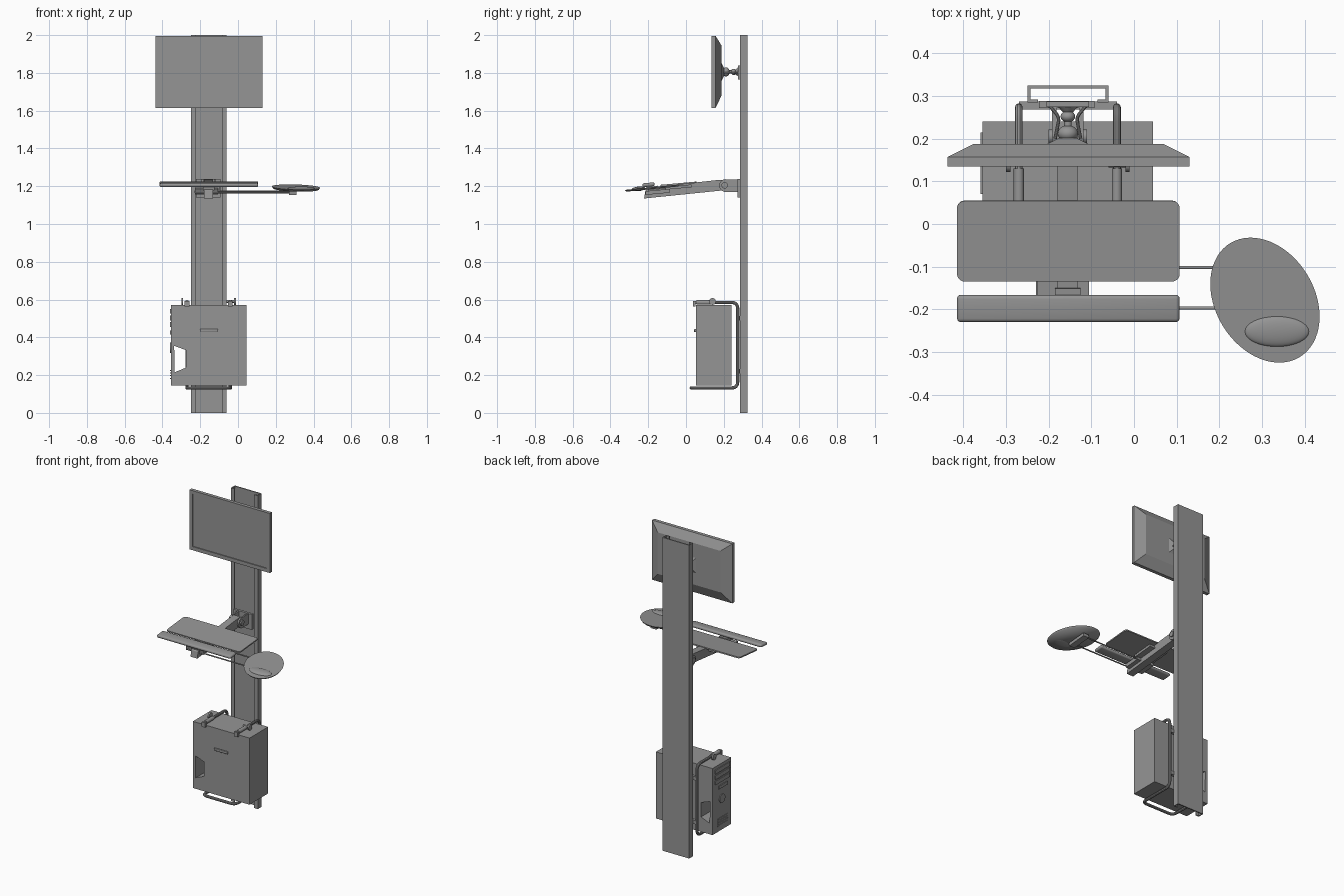
import bpy, bmesh, math
from mathutils import Vector, Matrix

if "Cube" in bpy.data.objects:
    bpy.data.objects.remove(bpy.data.objects["Cube"])

grey = bpy.data.materials.new("mid_grey")
grey.use_nodes = True
tone = (0.3, 0.3, 0.3, 1)
grey.diffuse_color = tone
grey.node_tree.nodes["Principled BSDF"].inputs["Base Color"].default_value = tone

CX = -0.155      # centre line of the column
TILT = 0.09      # slope of tray and arm


def finish(name, bm, smooth=False):
    bmesh.ops.recalc_face_normals(bm, faces=bm.faces)
    me = bpy.data.meshes.new(name)
    bm.to_mesh(me)
    bm.free()
    me.materials.append(grey)
    ob = bpy.data.objects.new(name, me)
    bpy.context.collection.objects.link(ob)
    if smooth:
        shade(ob)
    return ob


def activate(ob):
    bpy.ops.object.select_all(action='DESELECT')
    ob.select_set(True)
    bpy.context.view_layer.objects.active = ob


def shade(ob):
    activate(ob)
    bpy.ops.object.shade_smooth_by_angle(angle=math.radians(35))


def box(name, lo, hi, tilt=0, corner=0, round_all=0):
    """Box from two corners, tilted about x; corner rounds the upright edges."""
    lo, hi = Vector(lo), Vector(hi)
    bm = bmesh.new()
    bmesh.ops.create_cube(bm, size=1, matrix=Matrix.Diagonal((hi - lo).to_4d()))
    if corner:
        up = [e for e in bm.edges if abs((e.verts[0].co - e.verts[1].co).normalized().z) > 0.9]
        bmesh.ops.bevel(bm, geom=up, offset=corner, segments=5, affect='EDGES', profile=0.5)
    if round_all:
        bmesh.ops.bevel(bm, geom=bm.edges[:], offset=round_all, segments=3, affect='EDGES', profile=0.5)
    bm.transform(Matrix.Translation((lo + hi) / 2) @ Matrix.Rotation(tilt, 4, 'X'))
    return finish(name, bm, bool(corner or round_all))


def rod(name, a, b, r, r2=None, sides=20):
    """Cylinder or cone between two points."""
    a, b = Vector(a), Vector(b)
    bm = bmesh.new()
    turn = (b - a).to_track_quat('Z', 'Y').to_matrix().to_4x4()
    bmesh.ops.create_cone(bm, cap_ends=True, segments=sides, radius1=r,
                          radius2=r if r2 is None else r2, depth=(b - a).length,
                          matrix=Matrix.Translation((a + b) / 2) @ turn)
    return finish(name, bm, True)


def ball(name, centre, size, turn=0, tilt=0):
    bm = bmesh.new()
    bmesh.ops.create_uvsphere(bm, u_segments=32, v_segments=16, radius=1)
    bm.transform(Matrix.Translation(centre) @ Matrix.Rotation(tilt, 4, 'X')
                 @ Matrix.Rotation(turn, 4, 'Z') @ Matrix.Diagonal((*size, 1)))
    return finish(name, bm, True)


def loft(name, rings):
    """Rectangles (y, x0, x1, z0, z1) joined from front to back."""
    bm = bmesh.new()
    loops = [[bm.verts.new(p) for p in ((x0, y, z0), (x1, y, z0), (x1, y, z1), (x0, y, z1))]
             for y, x0, x1, z0, z1 in rings]
    for a, b in zip(loops, loops[1:]):
        for i in range(4):
            j = (i + 1) % 4
            bm.faces.new((a[i], a[j], b[j], b[i]))
    bm.faces.new(loops[0])
    bm.faces.new(loops[-1])
    return finish(name, bm)


def prism(name, pts, direction):
    """Extrude a flat outline along a direction."""
    bm = bmesh.new()
    face = bm.faces.new([bm.verts.new(p) for p in pts])
    new = bmesh.ops.extrude_face_region(bm, geom=[face])["geom"]
    bmesh.ops.translate(bm, vec=direction, verts=[v for v in new if isinstance(v, bmesh.types.BMVert)])
    return finish(name, bm)


def tube(name, pts, r, bend):
    """Round tube along a path with filleted corners."""
    pts = [Vector(p) for p in pts]
    path = [pts[0]]
    for p, q, s in zip(pts, pts[1:], pts[2:]):
        a, b = q + (p - q).normalized() * bend, q + (s - q).normalized() * bend
        path += [a * (1 - t) ** 2 + q * 2 * t * (1 - t) + b * t * t for t in (i / 6 for i in range(7))]
    path.append(pts[-1])
    cu = bpy.data.curves.new(name, 'CURVE')
    cu.dimensions, cu.bevel_depth, cu.bevel_resolution, cu.use_fill_caps = '3D', r, 3, True
    sp = cu.splines.new('POLY')
    sp.points.add(len(path) - 1)
    for point, co in zip(sp.points, path):
        point.co = (*co, 1)
    cu.materials.append(grey)
    ob = bpy.data.objects.new(name, cu)
    bpy.context.collection.objects.link(ob)
    activate(ob)
    bpy.ops.object.convert(target='MESH')
    shade(bpy.context.object)


# Wall column: open channel profile with front lips
half = [(0.07, 0.285), (0.095, 0.285), (0.095, 0.325)]
inner = [(0.088, 0.318), (0.088, 0.292), (0.07, 0.292)]
right = half + [(-x, y) for x, y in reversed(half)]
left = [(-x, y) for x, y in reversed(inner)] + inner
prism("column", [(CX + x, y, 0) for x, y in right + left], (0, 0, 2))

# Monitor: recessed screen, bezel, tapered back
outer = (-0.437, 0.13, 1.615, 1.995)
screen = (-0.415, 0.108, 1.638, 1.973)
loft("monitor", [(0.141, *screen), (0.135, *screen), (0.135, *outer), (0.157, *outer),
                 (0.188, -0.375, 0.068, 1.68, 1.945)])
loft("monitor_boss", [(0.187, -0.205, -0.105, 1.755, 1.855), (0.202, -0.175, -0.135, 1.785, 1.825)])

# Monitor mount: ball joints, neck, wall plate
for y, r in ((0.212, 0.024), (0.252, 0.017)):
    ball("mount_ball", (CX, y, 1.805), (r, r * 0.8, r))
rod("mount_neck", (CX, 0.2, 1.805), (CX, 0.285, 1.805), 0.009)
rod("mount_collar", (CX, 0.262, 1.805), (CX, 0.276, 1.805), 0.012, 0.024)
box("mount_plate", (CX - 0.05, 0.274, 1.765), (CX + 0.05, 0.287, 1.84))
for s in (-1, 1):
    tube("mount_brace", [(CX + s * 0.045, 0.28, 1.8), (CX + s * 0.02, 0.25, 1.8),
                         (CX + s * 0.03, 0.2, 1.8)], 0.004, 0.012)

# Arm bracket on the column
box("arm_wall_plate", (CX - 0.068, 0.272, 1.14), (CX + 0.062, 0.288, 1.238))
for s in (-1, 1):
    box("arm_cheek", (CX + s * 0.032 - 0.005, 0.2, 1.17), (CX + s * 0.032 + 0.005, 0.275, 1.236))
    rod("arm_cheek_end", (CX + s * 0.032 - 0.005, 0.208, 1.204), (CX + s * 0.032 + 0.005, 0.208, 1.204), 0.033)
rod("arm_pivot", (CX - 0.045, 0.205, 1.205), (CX + 0.045, 0.205, 1.205), 0.017)

# Tilted support arm
arm = [(0.215, 1.18), (0.215, 1.235), (0.16, 1.232), (-0.2, 1.192), (-0.215, 1.175), (-0.222, 1.135)]
prism("support_arm", [(CX - 0.025, y, z) for y, z in arm], (0.048, 0, 0))
box("arm_clamp", (CX - 0.072, -0.2, 1.162), (CX + 0.05, -0.095, 1.186), TILT)
box("tray_bracket", (CX - 0.07, -0.11, 1.188), (CX + 0.06, 0.03, 1.203), TILT)

# Keyboard tray and palm rest
box("keyboard_tray", (-0.415, -0.135, 1.208), (0.107, 0.055, 1.216), TILT, corner=0.018)
box("palm_rest", (-0.415, -0.23, 1.198), (0.107, -0.166, 1.218), TILT, round_all=0.009)
box("palm_rest_support", (CX - 0.03, -0.21, 1.18), (CX + 0.03, -0.15, 1.2), TILT)

# Mouse platform carried by two rods
for y, z in ((-0.102, 1.174), (-0.197, 1.166)):
    rod("mouse_rod", (-0.228, y, z), (0.305, y, z), 0.004, sides=12)
rod("mouse_rod_end", (-0.226, -0.102, 1.174), (-0.226, -0.197, 1.166), 0.004, sides=12)
box("mouse_bracket", (0.27, -0.215, 1.16), (0.31, -0.085, 1.18), TILT)
disc = rod("mouse_platform", (0, 0, -0.005), (0, 0, 0.005), 0.94, 1, sides=64)
disc.matrix_world = (Matrix.Translation((0.307, -0.178, 1.19)) @ Matrix.Rotation(0.1, 4, 'X')
                     @ Matrix.Rotation(math.radians(121), 4, 'Z') @ Matrix.Diagonal((0.157, 0.116, 1, 1)))
ball("mouse_wrist_pad", (0.335, -0.252, 1.186), (0.076, 0.036, 0.012), 0, 0.1)

# Computer case with a cut-out grip near its front panel
case = box("computer_case", (-0.355, 0.052, 0.145), (0.045, 0.24, 0.57))
grip = [(-0.338, 0.355), (-0.275, 0.332), (-0.275, 0.24), (-0.335, 0.215)]
cutter = prism("grip_cutter", [(x, 0, z) for x, z in grip], (0, 0.3, 0))
cutter.hide_render = True
mod = case.modifiers.new("grip", 'BOOLEAN')
mod.operation, mod.object, mod.solver = 'DIFFERENCE', cutter, 'EXACT'
activate(case)
bpy.ops.object.modifier_apply(modifier="grip")
bpy.data.objects.remove(cutter)

# Case front details
for i in range(3):
    box("drive_bay", (-0.36, 0.07, 0.525 - i * 0.035), (-0.354, 0.215, 0.55 - i * 0.035))
box("card_slot", (-0.36, 0.09, 0.415), (-0.354, 0.18, 0.435))
rod("power_ring", (-0.36, 0.145, 0.345), (-0.354, 0.145, 0.345), 0.028, sides=24)
for i in range(4):
    box("vent_slat", (-0.359, 0.09, 0.18 + i * 0.014), (-0.354, 0.19, 0.186 + i * 0.014))
box("side_latch", (-0.202, 0.043, 0.428), (-0.105, 0.053, 0.444), round_all=0.003)

# Tubular case cradle: two uprights joined under the case
L, R = -0.27, -0.04
tube("cradle_tube", [(L, 0.04, 0.585), (L, 0.274, 0.585), (L, 0.274, 0.132), (L, 0.028, 0.132),
                     (R, 0.028, 0.132), (R, 0.274, 0.132), (R, 0.274, 0.585), (R, 0.04, 0.585)], 0.009, 0.035)
for z in (0.22, 0.5):
    box("cradle_crossbar", (L, 0.268, z - 0.012), (R, 0.287, z + 0.012))

# Clamps and knobs on the cradle tops
for x, s in ((L, -1), (R, 1)):
    rod("clamp_sleeve", (x, 0.055, 0.585), (x, 0.13, 0.585), 0.012)
    box("clamp_hook", (x - 0.012, 0.036, 0.562), (x + 0.012, 0.051, 0.592))
    rod("clamp_screw", (x - 0.02, 0.14, 0.59), (x + s * 0.022, 0.14, 0.59), 0.007)
    rod("clamp_knob", (x + s * 0.02, 0.14, 0.59), (x + s * 0.03, 0.14, 0.59), 0.018)
